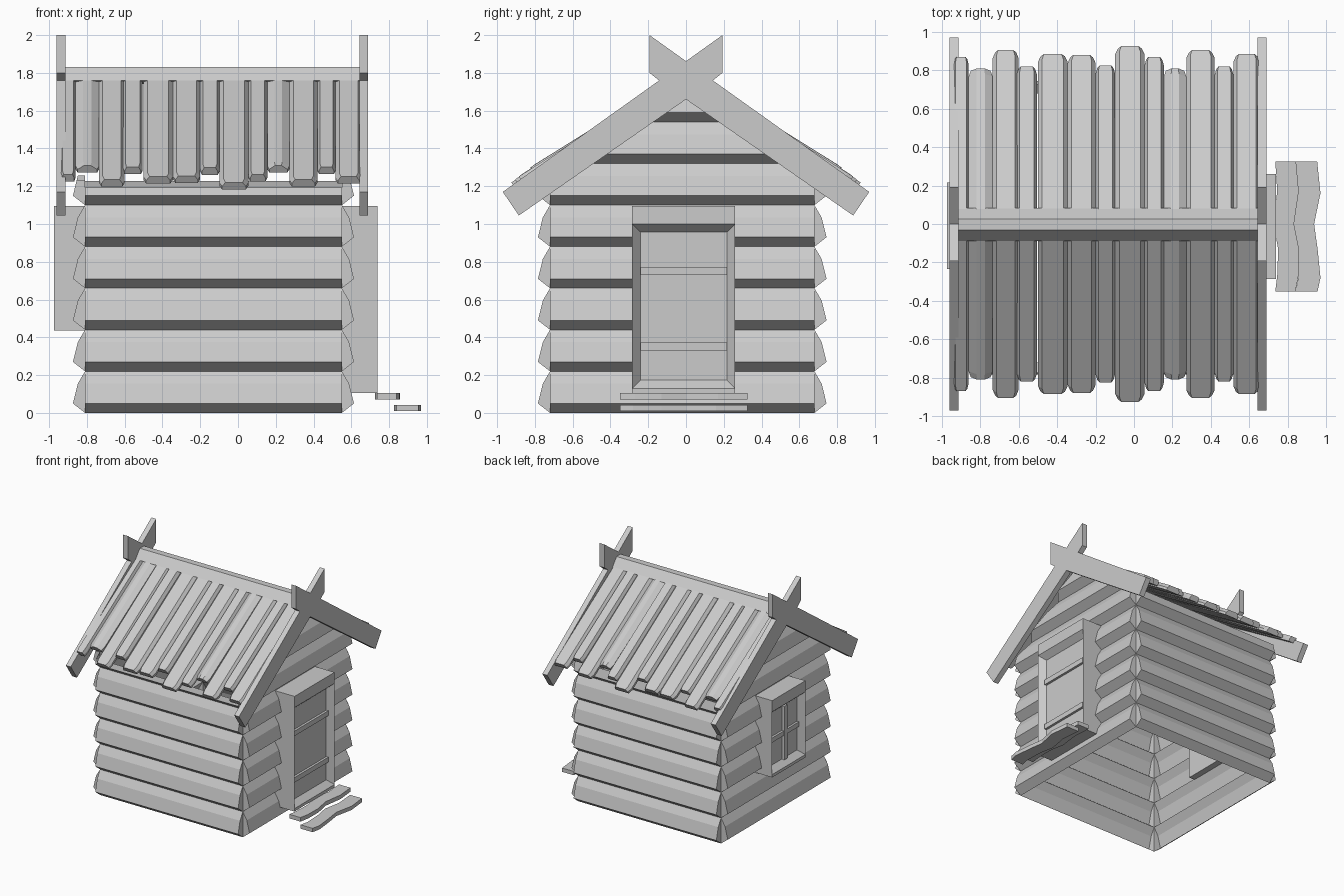
import bpy, bmesh
from mathutils import Vector

if "Cube" in bpy.data.objects:
    bpy.data.objects.remove(bpy.data.objects["Cube"])


def finish(name, bm):
    bmesh.ops.recalc_face_normals(bm, faces=bm.faces)
    me = bpy.data.meshes.new(name)
    bm.to_mesh(me)
    bm.free()
    ob = bpy.data.objects.new(name, me)
    bpy.context.collection.objects.link(ob)
    return ob


def loft(bm, rings, caps=True, closed=True):
    """Skin a list of equal-length point rings."""
    vs = [[bm.verts.new(p) for p in r] for r in rings]
    n = len(vs[0])
    for a, b in zip(vs, vs[1:]):
        for i in range(n if closed else n - 1):
            j = (i + 1) % n
            bm.faces.new((a[i], a[j], b[j], b[i]))
    if caps:
        bm.faces.new(vs[0])
        bm.faces.new(vs[-1])


def box(bm, x0, x1, y0, y1, z0, z1):
    loft(bm, [[(x, y0, z0), (x, y1, z0), (x, y1, z1), (x, y0, z1)] for x in (x0, x1)])


# log walls: open shells with faceted bulges, trimmed under the roof
X0, X1, Y0, Y1, H = -0.81, 0.55, -0.72, 0.68, 0.22
LOG = [(0, 0), (0.064, 0.05), (0.038, 0.155), (0, H)]


def log_wall(name, a, b, out, rows):
    bm = bmesh.new()
    for r in range(rows):
        rings = [[(p[0] + out[0] * o, p[1] + out[1] * o, r * H + z) for o, z in LOG]
                 for p in (a, b)]
        loft(bm, rings, caps=True, closed=False)
    for s in (-1, 1):
        bmesh.ops.bisect_plane(bm, geom=bm.verts[:] + bm.edges[:] + bm.faces[:],
                               plane_co=(0, 0, 1.72), plane_no=(0, 0.68 * s, 1),
                               clear_outer=True)
    finish(name, bm)


log_wall("front_log_wall", (X0, Y0), (X1, Y0), (0, -1), 6)
log_wall("back_log_wall", (X0, Y1), (X1, Y1), (0, 1), 6)
log_wall("right_log_wall", (X1, Y0), (X1, Y1), (1, 0), 8)
log_wall("left_log_wall", (X0, Y0), (X0, Y1), (-1, 0), 8)

# crossed gable boards
half = [(0.885, 1.045), (0.97, 1.17), (0.142, 1.76), (0.193, 1.80), (0.193, 2.0)]
outline = [(0, 1.66)] + half + [(0, 1.862)] + [(-y, z) for y, z in reversed(half)]
for name, x in (("left_gable_boards", -0.96), ("right_gable_boards", 0.643)):
    bm = bmesh.new()
    loft(bm, [[(xx, y, z) for y, z in outline] for xx in (x, x + 0.046)])
    finish(name, bm)

# roof planks: (x start, x end, eave distance), mirrored to both slopes
PLANKS = [(-0.94, -0.86, 0.87), (-0.86, -0.735, 0.81), (-0.735, -0.6, 0.905),
          (-0.61, -0.505, 0.82), (-0.5, -0.345, 0.885), (-0.345, -0.2, 0.88),
          (-0.2, -0.098, 0.825), (-0.098, 0.055, 0.925), (0.055, 0.155, 0.87),
          (0.155, 0.272, 0.81), (0.272, 0.42, 0.905), (0.42, 0.517, 0.82),
          (0.517, 0.655, 0.885)]
bm = bmesh.new()
T = 0.045
for x0, x1, ye in PLANKS:
    top, end = Vector((0, 0, 1.815)), Vector((0, ye, 1.31 - 0.78 * (ye - 0.81)))
    d = (end - top).normalized()
    n = Vector((0, -d.z, d.y))
    cx, w = (x0 + x1) / 2, (x1 - x0) / 2
    L = (end - top).length
    peak = 0.35 if ye < 0.815 else 0.72
    rings = []
    for s, k in ((0.02, 1), (L - 0.035, 1), (L, 0.82)):
        c = top + d * s
        prof = [(-w * k, -T), (w * k, -T), (w * k, -T * 0.55),
                (w * k * peak, 0), (-w * k * peak, 0), (-w * k, -T * 0.55)]
        rings.append([c + n * h + Vector((cx + u, 0, 0)) for u, h in prof])
    for side in (1, -1):
        loft(bm, [[(p.x, p.y * side, p.z) for p in r] for r in rings])
finish("roof_planks", bm)

# ridge cap
bm = bmesh.new()
cap = [(-0.088, 1.76), (-0.03, 1.832), (0.025, 1.832), (0.083, 1.76), (0, 1.74)]
loft(bm, [[(x, y, z) for y, z in cap] for x in (-0.915, 0.643)])
finish("ridge_cap", bm)


# door and window: box frames with a bevelled recess
def framed_opening(name, xb, xf, y0, y1, z0, z1, sill, head, inset, depth):
    bm = bmesh.new()
    xi = xf - depth if xf > xb else xf + depth

    def rect(x, a, b, c, e):
        return [bm.verts.new(p) for p in ((x, a, c), (x, b, c), (x, b, e), (x, a, e))]
    B = rect(xb, y0, y1, z0, z1)
    F = rect(xf, y0, y1, z0, z1)
    R = rect(xf, y0, y1, sill, head)
    I = rect(xi, y0 + inset, y1 - inset, sill + inset, head - inset)
    faces = [B, I, (B[0], B[1], F[1], F[0]), (B[3], B[2], F[2], F[3]),
             (B[0], F[0], R[0], R[3], F[3], B[3]), (B[1], F[1], R[1], R[2], F[2], B[2]),
             (F[0], F[1], R[1], R[0]), (R[3], R[2], F[2], F[3])]
    faces += [(R[i], R[(i + 1) % 4], I[(i + 1) % 4], I[i]) for i in range(4)]
    for f in faces:
        bm.faces.new(f)
    finish(name, bm)


framed_opening("door_frame", 0.52, 0.738, -0.285, 0.26, 0.105, 1.096, 0.13, 1.0, 0.043, 0.05)
framed_opening("window_frame", -0.76, -0.973, -0.235, 0.217, 0.435, 1.096, 0.46, 1.0, 0.043, 0.05)

bm = bmesh.new()
for z in (0.33, 0.73):
    box(bm, 0.67, 0.708, -0.242, 0.217, z, z + 0.043)
finish("door_battens", bm)

bm = bmesh.new()
box(bm, -0.945, -0.91, -0.03, 0.012, 0.5, 0.96)
box(bm, -0.942, -0.91, -0.192, 0.174, 0.71, 0.75)
finish("window_bars", bm)

# wavy step boards: (y, left x, right x)
STEPS = {
    "upper_step": (0.07, 0.105, [(-0.35, 0.735, 0.84), (-0.27, 0.745, 0.855), (-0.13, 0.75, 0.858),
                                 (0.0, 0.725, 0.832), (0.17, 0.745, 0.857), (0.325, 0.735, 0.843)]),
    "lower_step": (0.01, 0.043, [(-0.35, 0.84, 0.955), (-0.28, 0.855, 0.97), (-0.13, 0.85, 0.955),
                                 (0.0, 0.827, 0.937), (0.16, 0.855, 0.97), (0.325, 0.84, 0.953)]),
}
for name, (z0, z1, rows) in STEPS.items():
    bm = bmesh.new()
    loft(bm, [[(a, y, z0), (b, y, z0), (b, y, z1), (a, y, z1)] for y, a, b in rows])
    finish(name, bm)
